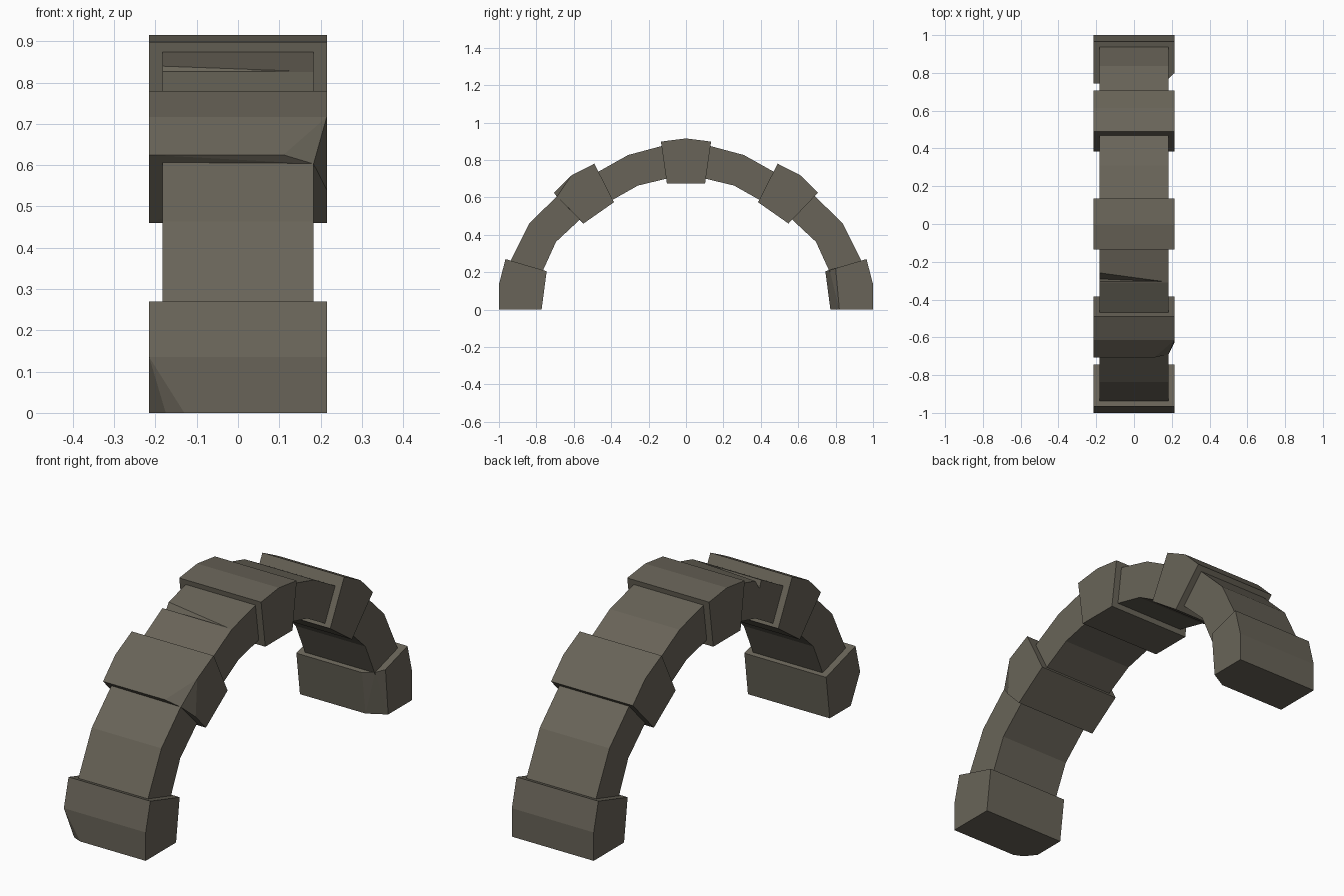
import bpy, bmesh, math

if "Cube" in bpy.data.objects:
    bpy.data.objects.remove(bpy.data.objects["Cube"])

stone = bpy.data.materials.new("weathered grey stone")
stone.diffuse_color = (0.14, 0.127, 0.098, 1)
stone.use_nodes = True
stone.node_tree.nodes["Principled BSDF"].inputs["Base Color"].default_value = stone.diffuse_color

BLOCK = 0.215   # half width of the raised blocks
SPAN = 0.183    # half width of the slimmer stretches between them


def finish(name, bm):
    bmesh.ops.recalc_face_normals(bm, faces=bm.faces[:])
    me = bpy.data.meshes.new(name)
    bm.to_mesh(me)
    bm.free()
    me.materials.append(stone)
    ob = bpy.data.objects.new(name, me)
    bpy.context.collection.objects.link(ob)
    return ob


def prism(name, profile, half, side=1):
    """Side profile (y, z) extruded across x; side=-1 mirrors front to back."""
    bm = bmesh.new()
    rings = [[bm.verts.new((x, y * side, z)) for y, z in profile] for x in (-half, half)]
    n = len(profile)
    for ring in rings:
        bm.faces.new(ring)
    for i in range(n):
        j = (i + 1) % n
        bm.faces.new((rings[0][i], rings[0][j], rings[1][j], rings[1][i]))
    return finish(name, bm)


def hull(name, points):
    """Convex chunk, used for the chipped blocks."""
    bm = bmesh.new()
    for p in points:
        bm.verts.new(p)
    res = bmesh.ops.convex_hull(bm, input=bm.verts[:])
    junk = [g for g in res["geom_interior"] if isinstance(g, bmesh.types.BMVert)]
    bmesh.ops.delete(bm, geom=junk, context='VERTS')
    bmesh.ops.dissolve_limit(bm, angle_limit=math.radians(1),
                             verts=bm.verts[:], edges=bm.edges[:])
    return finish(name, bm)


def chipped(name, profile, side, chip_x, corners, extra):
    """Block whose given profile corners are missing at one x side."""
    pts = []
    for i, (y, z) in enumerate(profile):
        for x in (-BLOCK, BLOCK):
            if not (x * chip_x > 0 and i in corners):
                pts.append((x, y * side, z))
    return hull(name, pts + extra)


# Side profiles of the front half
foot = [(-1, 0), (-1, 0.135), (-0.965, 0.27), (-0.745, 0.205), (-0.772, 0)]
shoulder = [(-0.706, 0.625), (-0.613, 0.717), (-0.49, 0.78), (-0.385, 0.574), (-0.548, 0.46)]
keystone = [(-0.134, 0.898), (0, 0.915), (0.134, 0.898), (0.102, 0.674), (-0.102, 0.674)]
lower = [(-0.948, 0.24), (-0.836, 0.463), (-0.675, 0.62),
         (-0.56, 0.488), (-0.695, 0.362), (-0.778, 0.18)]
upper = [(-0.49, 0.725), (-0.31, 0.826), (-0.12, 0.877),
         (-0.095, 0.702), (-0.257, 0.663), (-0.41, 0.577)]

# Raised blocks
prism("keystone_block", keystone, BLOCK)
prism("rear_shoulder_block", shoulder, BLOCK, -1)
chipped("front_shoulder_block", shoulder, 1, 1, {0},
        [(0.11, -0.706, 0.625), (0.183, -0.69, 0.603), (0.215, -0.625, 0.54)])
chipped("front_foot_block", foot, 1, -1, {0},
        [(-0.13, -1, 0), (-0.175, -0.98, 0), (-0.215, -0.93, 0)])
chipped("rear_foot_block", foot, -1, 1, {3, 4},
        [(0.13, 0.772, 0), (0.215, 0.82, 0), (0.13, 0.745, 0.205),
         (0.183, 0.768, 0.211), (0.215, 0.80, 0.221)])

# Slim stretches between the blocks
for label, side in (("front", 1), ("rear", -1)):
    prism(label + "_lower_span", lower, SPAN, side)
    span = prism(label + "_upper_span", upper, SPAN, side)
    if side == 1:
        # Tapering crack across the top of the front upper span
        cutter = hull("crack_cutter", [(-0.2, -0.24, 0.865), (-0.2, -0.315, 0.86),
                                       (-0.2, -0.29, 0.79), (0.17, -0.305, 0.829)])
        cutter.hide_render = True
        cutter.hide_set(True)
        cut = span.modifiers.new("crack", 'BOOLEAN')
        cut.operation = 'DIFFERENCE'
        cut.solver = 'EXACT'
        cut.object = cutter
